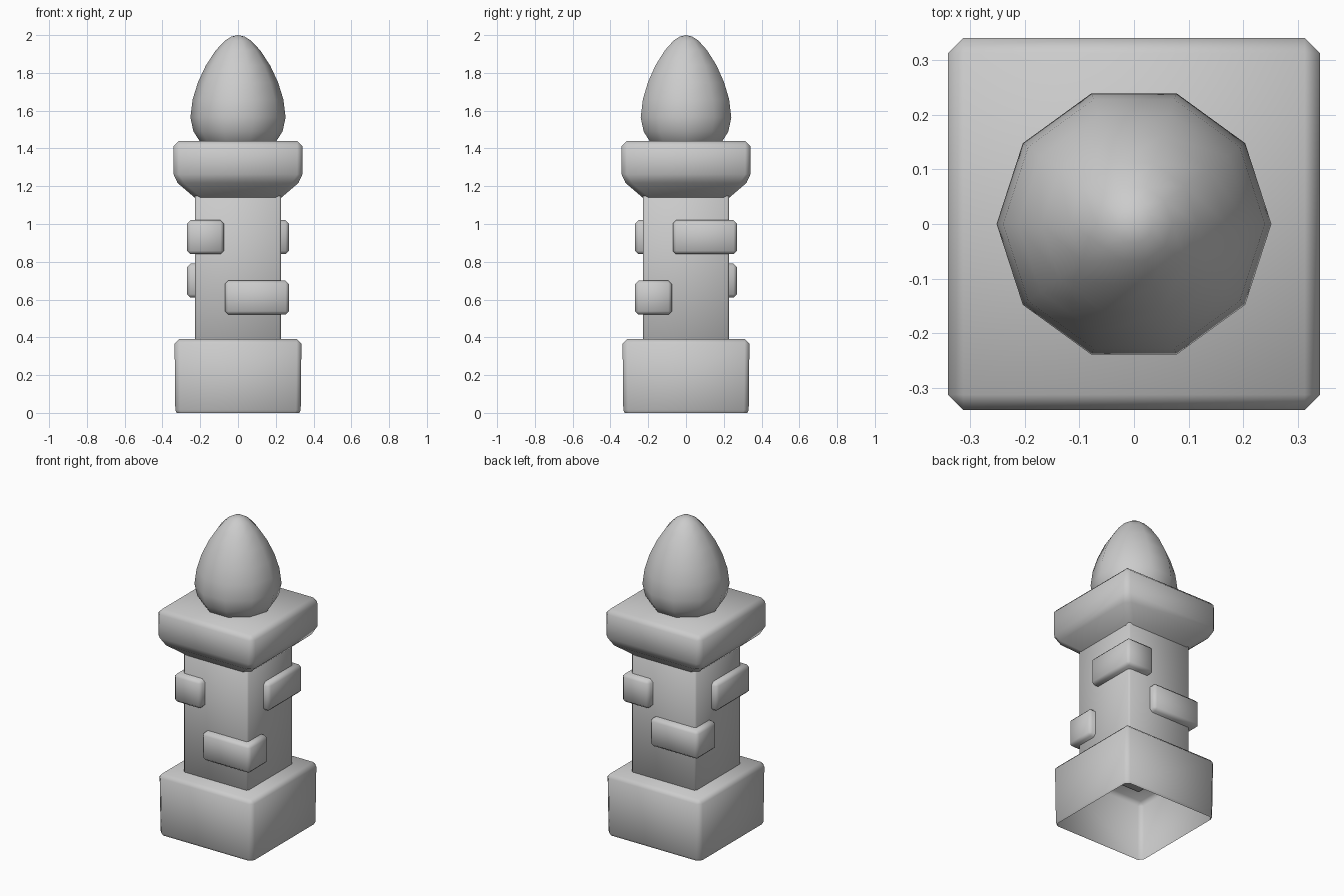
import bpy, bmesh, math
from mathutils import Matrix

cube = bpy.data.objects.get("Cube")
if cube:
    bpy.data.objects.remove(cube, do_unlink=True)

GREY = (0.6, 0.6, 0.6, 1)
stone = bpy.data.materials.new("grey stone")
stone.use_nodes = True
stone.diffuse_color = GREY
stone.node_tree.nodes["Principled BSDF"].inputs["Base Color"].default_value = GREY


def finish(name, bm, bevel=0.0, angle=60):
    """Turn a bmesh into a smooth-shaded stone object with softened edges."""
    bmesh.ops.recalc_face_normals(bm, faces=bm.faces)
    mesh = bpy.data.meshes.new(name)
    bm.to_mesh(mesh)
    bm.free()
    mesh.materials.append(stone)
    obj = bpy.data.objects.new(name, mesh)
    bpy.context.collection.objects.link(obj)
    bpy.ops.object.select_all(action="DESELECT")
    obj.select_set(True)
    bpy.context.view_layer.objects.active = obj
    if bevel:
        mod = obj.modifiers.new("soft edges", "BEVEL")
        mod.width = bevel
        mod.segments = 1
        mod.limit_method = "ANGLE"
        mod.angle_limit = math.radians(30)
        bpy.ops.object.modifier_apply(modifier=mod.name)
    bpy.ops.object.shade_smooth_by_angle(angle=math.radians(angle))
    return obj


def lathe(name, profile, sides, turn=0.0, bevel=0.0, cap_bottom=False, cap_top=True):
    """Loft regular rings of (radius, height) into one surface."""
    bm = bmesh.new()
    rings = []
    for r, z in profile:
        steps = [turn + math.tau * i / sides for i in range(sides)]
        rings.append([bm.verts.new((r * math.cos(a), r * math.sin(a), z)) for a in steps])
    for low, high in zip(rings, rings[1:]):
        for i in range(sides):
            j = (i + 1) % sides
            bm.faces.new((low[i], low[j], high[j], high[i]))
    if cap_bottom:
        bm.faces.new(rings[0][::-1])
    if cap_top:
        bm.faces.new(rings[-1])
    bmesh.ops.remove_doubles(bm, verts=bm.verts, dist=0.0005)
    return finish(name, bm, bevel)


def square(name, profile, bevel, cap_bottom=False):
    """Loft square rings of (half width, height)."""
    rings = [(half * math.sqrt(2), z) for half, z in profile]
    return lathe(name, rings, 4, math.pi / 4, bevel, cap_bottom)


# Hollow plinth, column and flared capital
square("base_plinth", [(0.325, 0), (0.332, 0.015), (0.336, 0.39)], 0.024)
square("column", [(0.228, 0.375), (0.228, 1.16)], 0.01, cap_bottom=True)
square("capital", [(0.23, 1.14), (0.341, 1.235), (0.341, 1.44)], 0.028)

# Ten-sided teardrop finial
lathe("finial", [(0.16, 1.4), (0.2, 1.435), (0.236, 1.49), (0.252, 1.565),
                 (0.24, 1.66), (0.212, 1.75), (0.17, 1.84), (0.117, 1.92),
                 (0.07, 1.97), (0.035, 1.992), (0, 2)], 10, cap_top=False)

# Raised corner bricks, each a quarter turn on from the last
bricks = [("front_left_brick", 0.61), ("back_left_brick", 0.93),
          ("back_right_brick", 0.70), ("front_right_brick", 0.93)]
for k, (name, z) in enumerate(bricks):
    bm = bmesh.new()
    bmesh.ops.create_cube(bm, size=1)
    bmesh.ops.scale(bm, vec=(0.34, 0.195, 0.18), verts=bm.verts)
    bmesh.ops.translate(bm, vec=(0.1, -0.172, z), verts=bm.verts)
    bmesh.ops.rotate(bm, cent=(0, 0, 0), verts=bm.verts,
                     matrix=Matrix.Rotation(k * math.pi / 2, 3, "Z"))
    finish(name, bm, 0.018)
